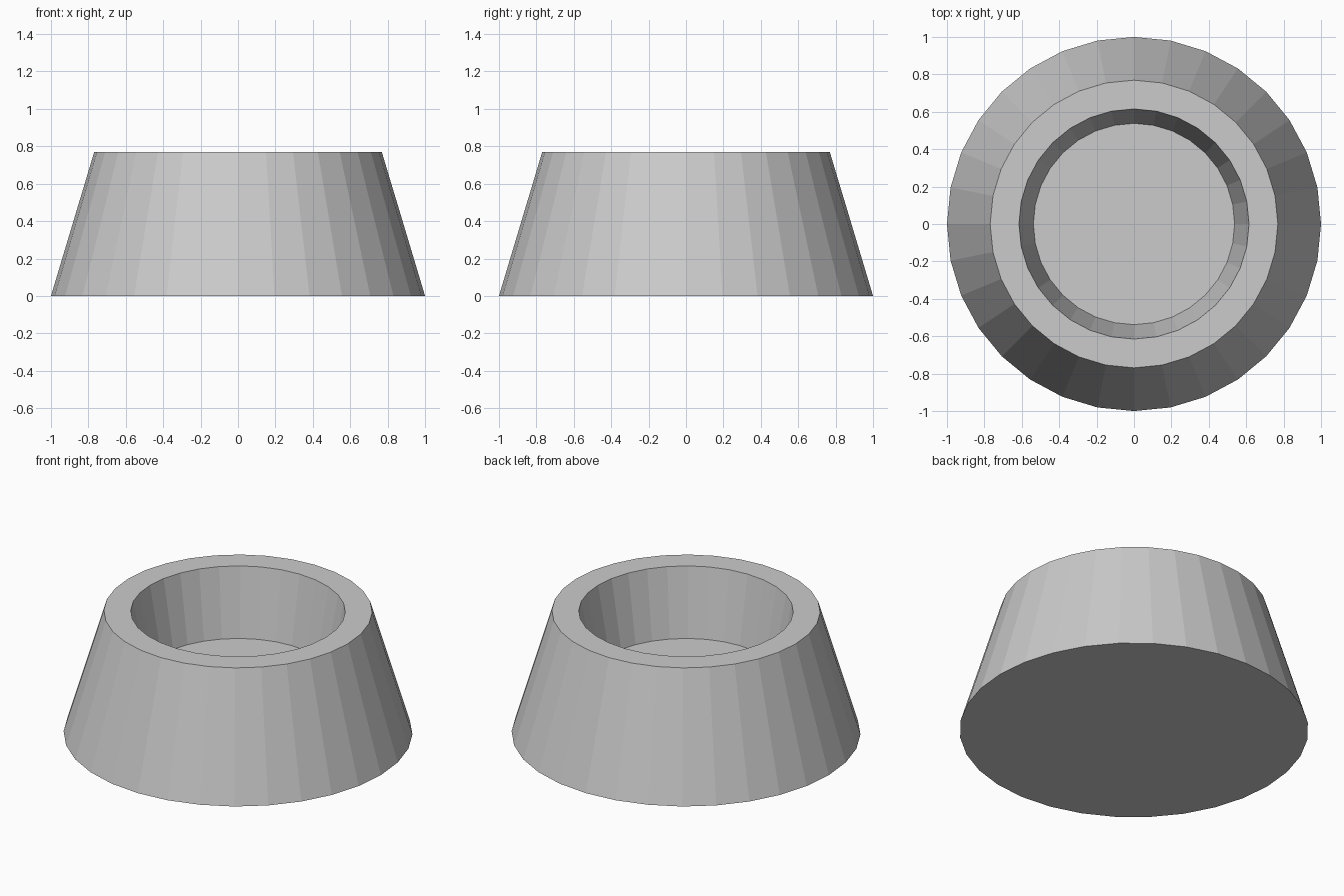
import bpy, bmesh
from math import sin, cos, tau

if "Cube" in bpy.data.objects:
    bpy.data.objects.remove(bpy.data.objects["Cube"])

SIDES = 32
# Lathe profile (radius, z): base edge, rim outer, rim inner, pocket floor edge
PROFILE = [(1.0, 0.0), (0.769, 0.769), (0.615, 0.769), (0.538, 0.346)]

bm = bmesh.new()


def ring(radius, z):
    return [bm.verts.new((radius * cos(tau * i / SIDES), radius * sin(tau * i / SIDES), z))
            for i in range(SIDES)]


# Sloped outer wall, flat rim and tapered pocket wall
rings = [ring(r, z) for r, z in PROFILE]
for a, b in zip(rings, rings[1:]):
    for i in range(SIDES):
        j = (i + 1) % SIDES
        bm.faces.new((a[i], a[j], b[j], b[i]))

# Underside and pocket floor
bm.faces.new(rings[0][::-1])
bm.faces.new(rings[-1])
bmesh.ops.recalc_face_normals(bm, faces=bm.faces)

mesh = bpy.data.meshes.new("tapered_bowl")
bm.to_mesh(mesh)
bm.free()
bpy.context.collection.objects.link(bpy.data.objects.new("tapered_bowl", mesh))
